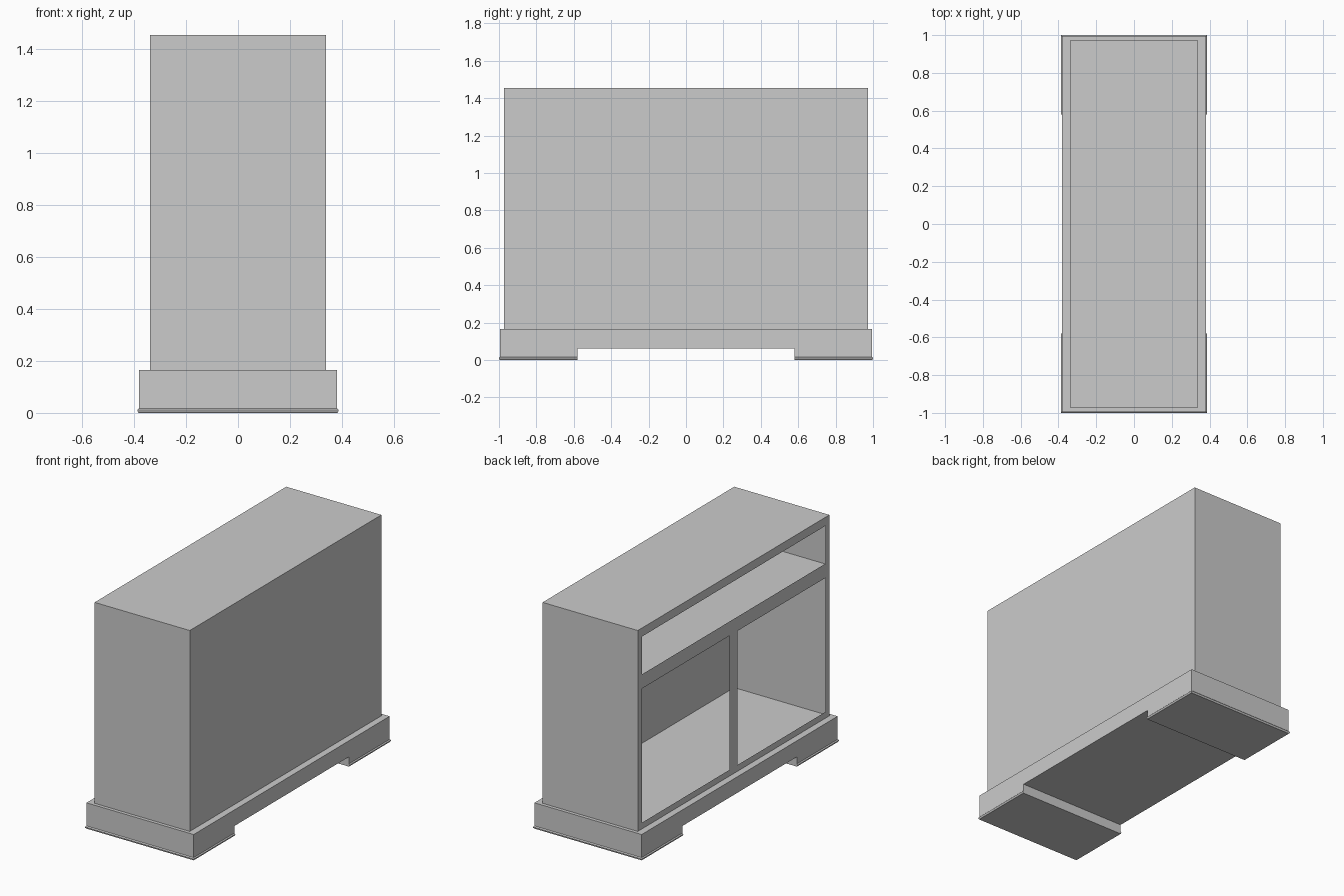
import bpy, bmesh

if "Cube" in bpy.data.objects:
    bpy.data.objects.remove(bpy.data.objects["Cube"])

BODY_X, BODY_Y, BODY_Z0, BODY_Z1 = 0.338, 0.972, 0.165, 1.455
BASE_X, BASE_Y, FOOT_Y, LIP_Z = 0.381, 0.994, 0.58, 0.017


def finish(bm, name, recalc=True):
    if recalc:
        bmesh.ops.recalc_face_normals(bm, faces=bm.faces)
    mesh = bpy.data.meshes.new(name)
    bm.to_mesh(mesh)
    bm.free()
    obj = bpy.data.objects.new(name, mesh)
    bpy.context.collection.objects.link(obj)
    return obj


# Cabinet shell: thin sheet box, open at the -x side and standing on the plinth
bm = bmesh.new()
bmesh.ops.create_cube(bm, size=1)
for v in bm.verts:
    v.co = (v.co.x * 2 * BODY_X, v.co.y * 2 * BODY_Y,
            BODY_Z0 if v.co.z < 0 else BODY_Z1)
bm.normal_update()
bmesh.ops.delete(bm, geom=[f for f in bm.faces if f.normal.x < -0.5 or f.normal.z < -0.5],
                 context='FACES')
finish(bm, "cabinet_shell", recalc=False)

# Flat face frame: a grid of strips with one wide slot and two cupboard openings
ys = [-BODY_Y, -0.931, -0.041, 0.041, 0.931, BODY_Y]
zs = [BODY_Z0, 0.205, 1.066, 1.157, 1.4, BODY_Z1]
openings = {(1, 1), (3, 1), (1, 3), (2, 3), (3, 3)}
bm = bmesh.new()
grid = [[bm.verts.new((-BODY_X, y, z)) for z in zs] for y in ys]
for i in range(5):
    for j in range(5):
        if (i, j) not in openings:
            bm.faces.new((grid[i][j], grid[i][j + 1], grid[i + 1][j + 1], grid[i + 1][j]))
finish(bm, "face_frame", recalc=False)

# Shelf sheet behind the middle rail
bm = bmesh.new()
bm.faces.new([bm.verts.new((x * BODY_X, y * BODY_Y, 1.132))
              for x, y in ((-1, -1), (1, -1), (1, 1), (-1, 1))])
finish(bm, "shelf", recalc=False)

# Plinth: side profile with raised middle, extruded across x
profile = [(-BASE_Y, LIP_Z), (-FOOT_Y, LIP_Z), (-FOOT_Y, 0.062), (FOOT_Y, 0.062),
           (FOOT_Y, LIP_Z), (BASE_Y, LIP_Z), (BASE_Y, BODY_Z0), (-BASE_Y, BODY_Z0)]
bm = bmesh.new()
face = bm.faces.new([bm.verts.new((-BASE_X, y, z)) for y, z in profile])
ext = bmesh.ops.extrude_face_region(bm, geom=[face])
bmesh.ops.translate(bm, vec=(2 * BASE_X, 0, 0),
                    verts=[g for g in ext["geom"] if isinstance(g, bmesh.types.BMVert)])
finish(bm, "plinth")


# Foot moulding: rounded lip on the three outer sides of each foot
def foot_moulding(name, side):
    bm = bmesh.new()
    rings = []
    for z, d in ((0, 0.001), (0.005, 0.005), (0.011, 0.006), (LIP_Z, 0)):
        x, y0, y1 = BASE_X + d, side * FOOT_Y, side * (BASE_Y + d)
        rings.append([bm.verts.new((px, py, z))
                      for px, py in ((-x, y0), (x, y0), (x, y1), (-x, y1))])
    for a, b in zip(rings, rings[1:]):
        for i in range(4):
            j = (i + 1) % 4
            bm.faces.new((a[i], a[j], b[j], b[i]))
    bm.faces.new(rings[0])
    bm.faces.new(rings[-1])
    finish(bm, name)


foot_moulding("front_foot_moulding", -1)
foot_moulding("back_foot_moulding", 1)
